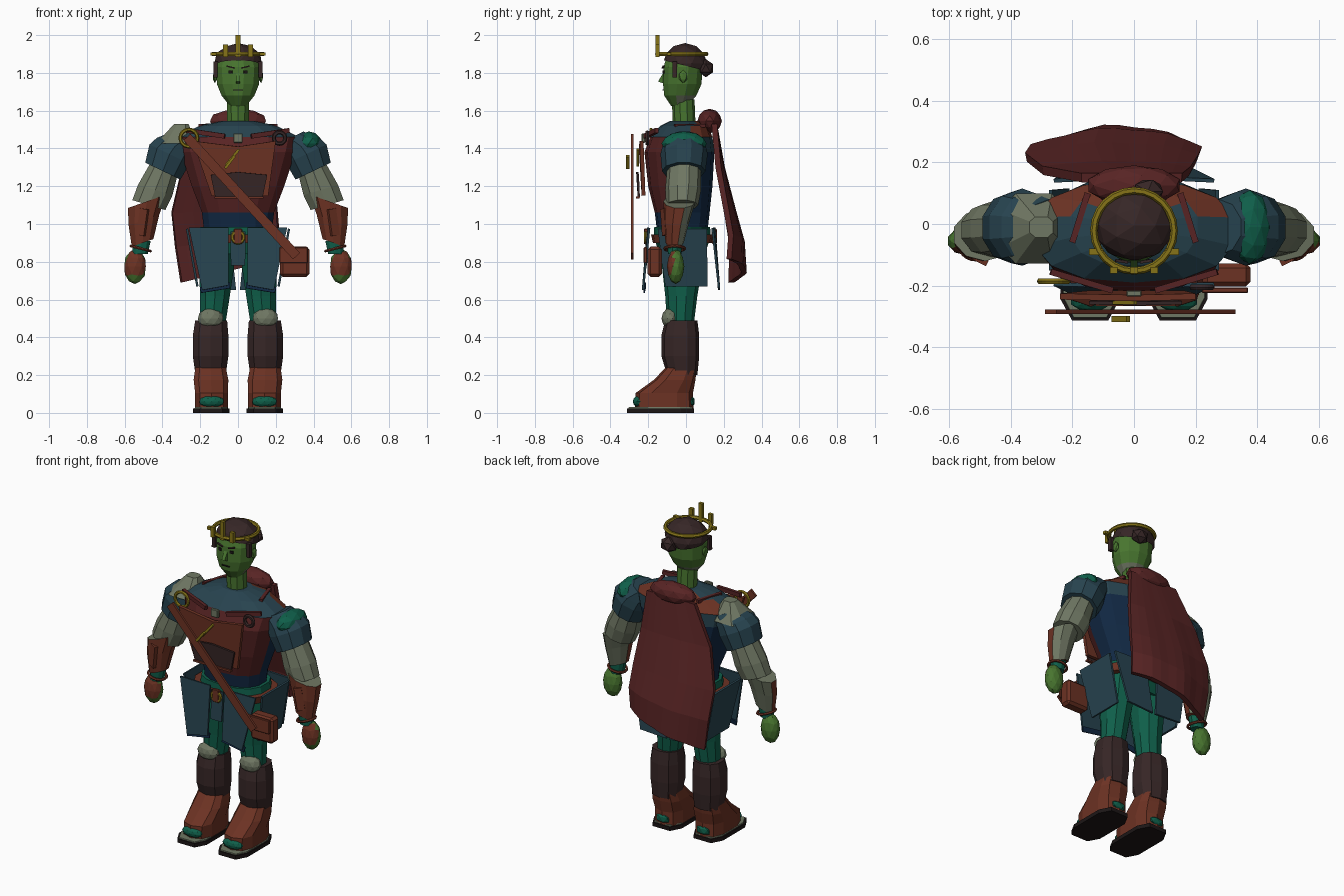
import bpy, bmesh, math
from mathutils import Vector, Matrix

if "Cube" in bpy.data.objects:
    bpy.data.objects.remove(bpy.data.objects["Cube"], do_unlink=True)


def material(name, code):
    lin = [((int(code[i:i + 2], 16) / 255 + .055) / 1.055) ** 2.4 for i in (0, 2, 4)]
    m = bpy.data.materials.new(name)
    m.use_nodes = True
    m.diffuse_color = (*lin, 1)
    m.node_tree.nodes["Principled BSDF"].inputs["Base Color"].default_value = (*lin, 1)
    return m


SKIN = material("green skin", "48752f")
HAIR = material("dark brown", "362626")
GOLD = material("dull gold", "867418")
RED = material("deep red", "582424")
BROWN = material("leather brown", "6c3223")
STEEL = material("slate blue", "27434f")
NAVY = material("navy", "112843")
TEAL = material("teal", "0f5f4a")
PALE = material("pale cloth", "6f7763")
BLACK = material("near black", "1c1616")


def finish(name, bm, *mats):
    bmesh.ops.recalc_face_normals(bm, faces=bm.faces)
    me = bpy.data.meshes.new(name)
    bm.to_mesh(me)
    bm.free()
    for m in mats:
        me.materials.append(m)
    ob = bpy.data.objects.new(name, me)
    bpy.context.collection.objects.link(ob)
    return ob


def loft(name, rings, *mats, n=10, boxy=1, tilt=0, rule=None):
    """Skin horizontal rings (x, y, z, rx, ry), optionally tilted along x."""
    bm, loops = bmesh.new(), []
    power = lambda c: math.copysign(abs(c) ** boxy, c)
    for x, y, z, rx, ry in rings:
        loop = []
        for i in range(n):
            a = (i + .5) * math.tau / n
            dx, dy = rx * power(math.cos(a)), ry * power(math.sin(a))
            loop.append(bm.verts.new((x + dx, y + dy, z + tilt * dx)))
        loops.append(loop)
    for a, b in zip(loops, loops[1:]):
        for i in range(n):
            bm.faces.new((a[i], a[i - 1], b[i - 1], b[i]))
    bm.faces.new(loops[0])
    bm.faces.new(loops[-1])
    bmesh.ops.recalc_face_normals(bm, faces=bm.faces)
    if rule:
        for f in bm.faces:
            f.material_index = rule(f.calc_center_median(), f.normal)
    return finish(name, bm, *mats)


def ball(name, loc, radii, *mats, sub=2, rule=None, cut=None):
    bm = bmesh.new()
    bmesh.ops.create_icosphere(bm, subdivisions=sub, radius=1,
                               matrix=Matrix.Translation(loc) @ Matrix.Diagonal((*radii, 1)))
    if cut:
        bmesh.ops.bisect_plane(bm, geom=bm.verts[:] + bm.edges[:] + bm.faces[:],
                               plane_co=cut[0], plane_no=cut[1], clear_inner=True)
    bm.normal_update()
    if rule:
        for f in bm.faces:
            f.material_index = rule(f.calc_center_median(), f.normal)
    return finish(name, bm, *mats)


def bar(name, p, q, width, depth, mat):
    p, q = Vector(p), Vector(q)
    d = q - p
    bm = bmesh.new()
    bmesh.ops.create_cube(bm, size=1, matrix=Matrix.Translation((p + q) / 2)
                          @ d.to_track_quat('Z', 'Y').to_matrix().to_4x4()
                          @ Matrix.Diagonal((depth, width, d.length, 1)))
    return finish(name, bm, mat)


def box(name, loc, size, mat):
    bm = bmesh.new()
    bmesh.ops.create_cube(bm, size=1, matrix=Matrix.Translation(loc) @ Matrix.Diagonal((*size, 1)))
    bmesh.ops.bevel(bm, geom=bm.edges[:], offset=min(size) * .2, segments=1, affect='EDGES')
    return finish(name, bm, mat)


def sheet(name, pts, mat, t=.012):
    bm = bmesh.new()
    bm.faces.new([bm.verts.new(p) for p in pts])
    ob = finish(name, bm, mat)
    s = ob.modifiers.new("thickness", 'SOLIDIFY')
    s.thickness, s.offset = t, 0
    return ob


def hoop(name, loc, big, small, mat, rot=(0, 0, 0)):
    bpy.ops.mesh.primitive_torus_add(location=loc, rotation=rot, major_radius=big, minor_radius=small,
                                     major_segments=24, minor_segments=6)
    bpy.context.object.name = name
    bpy.context.object.data.materials.append(mat)


FACING = (math.pi / 2, 0, 0)

# Head, face and neck
loft("head", [(0, -.035, 1.625, .045, .045), (0, -.03, 1.68, .09, .088), (0, -.02, 1.74, .115, .105),
              (0, -.015, 1.83, .122, .108), (0, -.01, 1.9, .1, .09)], SKIN, PALE, n=12,
     rule=lambda c, n: int(c.z < 1.69 and n.y > -.2))
loft("neck", [(0, 0, 1.5, .075, .07), (0, -.01, 1.54, .06, .06), (0, -.015, 1.66, .062, .06)], SKIN)
sheet("nose", [(0, -.12, 1.8), (0, -.148, 1.755), (0, -.11, 1.74)], SKIN, .022)
bar("mouth", (-.026, -.121, 1.71), (.026, -.121, 1.71), .006, .009, BLACK)
for s, side in ((1, "left"), (-1, "right")):
    bar(side + "_eye", (s * .03, -.121, 1.804), (s * .05, -.118, 1.804), .016, .009, BLACK)
    bar(side + "_brow", (s * .02, -.124, 1.826), (s * .06, -.118, 1.836), .007, .009, HAIR)
    ball(side + "_ear", (s * .122, -.015, 1.78), (.012, .025, .035), SKIN, sub=1)
    bar(side + "_sideburn", (s * .118, -.06, 1.86), (s * .12, -.06, 1.775), .022, .025, HAIR)
ball("hair", (0, -.005, 1.85), (.132, .118, .108), HAIR, cut=((0, -.1, 1.862), (0, .25, 1)))
ball("hair_bun", (.045, .105, 1.825), (.055, .045, .048), HAIR, sub=1)

# Crown
hoop("crown_band", (0, -.022, 1.9), .13, .012, GOLD)
for x, top in ((0, 2), (-.066, 1.95), (.066, 1.95)):
    bar("crown_spike", (x, -.15, 1.885), (x, -.15, top), .022, .025, GOLD)
for s in (1, -1):
    bar("crown_side_peg", (s * .1, -.09, 1.9), (s * .145, -.09, 1.9), .018, .02, GOLD)


# Torso: vest in front, yoke above, bare navy sides and back
def torso_rule(c, n):
    if c.y > .03 and n.y > .2 and c.z > 1.47:
        return 2
    if c.z > 1.48 or (n.y > 0 and c.z > 1.4):
        return 1
    return 3 if n.y < -.3 and c.z > 1.05 else 0


loft("torso", [(0, -.02, .93, .18, .13), (0, -.02, 1.06, .195, .145), (0, -.03, 1.2, .25, .17),
               (0, -.035, 1.38, .31, .185), (0, -.025, 1.46, .33, .165), (0, -.01, 1.52, .21, .125),
               (0, -.01, 1.545, .09, .075)], NAVY, STEEL, BROWN, RED, n=14, boxy=.85, rule=torso_rule)
sheet("chest_panel", [(-.24, -.235, 1.44), (0, -.24, 1.41), (.2, -.235, 1.44), (.16, -.225, 1.15),
                      (-.14, -.225, 1.15)], BROWN, .02)
sheet("chest_pocket", [(-.145, -.255, 1.26), (0, -.258, 1.275), (.155, -.255, 1.26), (.13, -.25, 1.14),
                       (-.12, -.25, 1.14)], HAIR)
bar("pocket_hem", (-.125, -.255, 1.14), (.135, -.255, 1.14), .012, .02, BROWN)
box("pale_clasp", (0, -.225, 1.455), (.05, .02, .05), PALE)
bar("gold_chain", (-.065, -.255, 1.31), (.005, -.255, 1.395), .014, .012, GOLD)
bar("gold_buckle", (-.068, -.308, 1.295), (-.018, -.308, 1.36), .014, .02, GOLD)
hoop("gold_ring", (-.26, -.185, 1.455), .045, .01, GOLD, FACING)
hoop("dark_ring", (.22, -.205, 1.455), .03, .011, HAIR, FACING)

# Satchel and strap
bar("satchel_strap", (-.27, -.284, 1.46), (.31, -.284, .83), .05, .014, BROWN)
box("satchel", (.3, -.165, .8), (.155, .075, .16), BROWN)
box("satchel_flap", (.295, -.215, .835), (.15, .018, .085), BROWN)

# Cape with a rolled collar
ball("cape_roll", (0, .125, 1.545), (.155, .065, .065), RED)
cape, cols = bmesh.new(), 10
rows = [(1.53, -.17, .155, .15, 0), (1.3, -.295, .18, .19, 0), (1.06, -.35, .205, .25, .02),
        (.88, -.33, .215, .295, .06), (.69, -.3, .21, .305, .125)]
grid = []
for k, (z, x0, x1, y, skew) in enumerate(rows):
    us = [i / cols for i in range(cols + 1)]
    grid.append([cape.verts.new((x0 + (x1 - x0) * u,
                                 y - .018 * k * (2 * u - 1) ** 2 + .0012 * k * math.cos(5 * math.pi * u),
                                 z + skew * u)) for u in us])
for a, b in zip(grid, grid[1:]):
    for i in range(cols):
        cape.faces.new((a[i], a[i + 1], b[i + 1], b[i]))
mod = finish("cape", cape, RED).modifiers.new("thickness", 'SOLIDIFY')
mod.thickness, mod.offset = .03, 0

# Hips, belt and centre cloths
loft("hips", [(0, -.02, .84, .17, .12), (0, -.02, .93, .215, .15), (0, -.02, .985, .205, .148)],
     TEAL, n=14, boxy=.8)
loft("belt", [(0, -.02, .9, .235, .155), (0, -.02, .945, .245, .165)], BROWN, n=14, boxy=.7)
sheet("front_cloth", [(-.04, -.2, .96), (.04, -.2, .96), (.038, -.212, .78), (-.038, -.212, .78)], STEEL)
hoop("belt_buckle", (0, -.215, .93), .03, .009, GOLD, FACING)
box("belt_clasp", (0, -.213, .935), (.045, .02, .08), BROWN)
box("back_clasp", (0, .15, .935), (.06, .03, .08), BROWN)

for s, side in ((1, "left"), (-1, "right")):
    # Hanging plates round the hips
    sheet(side + "_front_plate", [(s * .05, -.2, .98), (s * .26, -.195, .98), (s * .19, -.228, .65),
                                  (s * .05, -.225, .675)], STEEL)
    sheet(side + "_front_hem", [(s * .043, -.215, .69), (s * .202, -.215, .665), (s * .195, -.222, .635),
                                (s * .043, -.219, .66)], NAVY, .008)
    sheet(side + "_back_plate", [(s * .045, .15, .98), (s * .26, .14, .98), (s * .19, .175, .66),
                                 (s * .01, .175, .65)], STEEL)
    sheet(side + "_side_plate", [(s * .27, -.15, .975), (s * .27, .11, .975), (s * .215, .115, .67),
                                 (s * .215, -.11, .67)], STEEL)
    bar(side + "_vest_trim", (s * .07, -.215, 1.465), (s * .27, -.155, 1.495), .025, .02, RED)
    bar(side + "_back_trim", (s * .2, -.06, 1.52), (s * .15, .1, 1.52), .02, .02, RED)

    # Legs, knee pads and boots
    loft(side + "_leg", [(s * .135, -.03, .46, .07, .07), (s * .122, -.025, .62, .083, .085),
                         (s * .112, -.02, .8, .1, .11), (s * .1, -.02, .98, .1, .12)], TEAL)
    ball(side + "_knee_pad", (s * .145, -.085, .5), (.07, .045, .055), PALE)
    loft(side + "_boot_shaft", [(s * .145, -.02, .2, .083, .08), (s * .145, -.03, .3, .098, .1),
                                (s * .145, -.03, .41, .098, .1), (s * .142, -.025, .49, .088, .085)],
         HAIR, boxy=.85)
    loft(side + "_boot_foot", [(s * .14, -.115, .02, .09, .155), (s * .14, -.115, .105, .09, .152),
                               (s * .143, -.06, .175, .095, .11), (s * .145, -.02, .25, .082, .078)],
         BROWN, boxy=.7)
    ball(side + "_toe_cap", (s * .14, -.25, .06), (.068, .032, .032), TEAL)
    ball(side + "_heel_cap", (s * .14, .03, .06), (.05, .018, .03), TEAL, sub=1)
    loft(side + "_sole", [(s * .142, -.135, 0, .1, .185), (s * .142, -.135, .024, .1, .185)],
         BLACK, n=8, boxy=.55)
    loft(side + "_welt", [(s * .142, -.135, .022, .092, .177), (s * .142, -.135, .03, .09, .175)],
         PALE, n=8, boxy=.55)

    # Arms
    loft(side + "_sleeve", [(s * .398, -.012, 1.28, .098, .115), (s * .362, -.01, 1.37, .112, .125),
                            (s * .335, -.01, 1.41, .1, .115), (s * .275, -.01, 1.455, .075, .09)],
         STEEL, tilt=s * .48)
    loft(side + "_upper_arm", [(s * .472, -.02, 1.1, .092, .085), (s * .438, -.015, 1.18, .096, .095),
                               (s * .39, -.01, 1.3, .078, .09)], PALE, tilt=s * .3)
    loft(side + "_forearm", [(s * .505, -.06, .9, .06, .048), (s * .498, -.05, 1.02, .085, .07),
                             (s * .482, -.035, 1.12, .106, .085)], PALE, BROWN, tilt=-s * .35,
         rule=lambda c, n: int(n.y < .5 and n.z < .6))
    bar(side + "_bracer_plate", (s * .495, -.118, 1.08), (s * .515, -.108, .94), .045, .02, BROWN)
    loft(side + "_wrist", [(s * .518, -.06, .84, .042, .036), (s * .51, -.06, .91, .05, .04)], TEAL)
    hoop(side + "_bracelet", (s * .515, -.06, .87), .053, .008, BROWN, (0, -s * .25, 0))
    ball(side + "_hand", (s * .545, -.055, .775), (.06, .046, .093), SKIN, BROWN,
         rule=lambda c, n: int(n.y < -.4 and c.z > .735))

# Unmatched shoulder guards
loft("right_shoulder_guard", [(-.325, -.015, 1.425, .115, .12), (-.3, -.01, 1.53, .04, .035)],
     PALE, n=8, boxy=.7)
ball("left_shoulder_patch", (.375, -.01, 1.425), (.07, .12, .065), TEAL)
